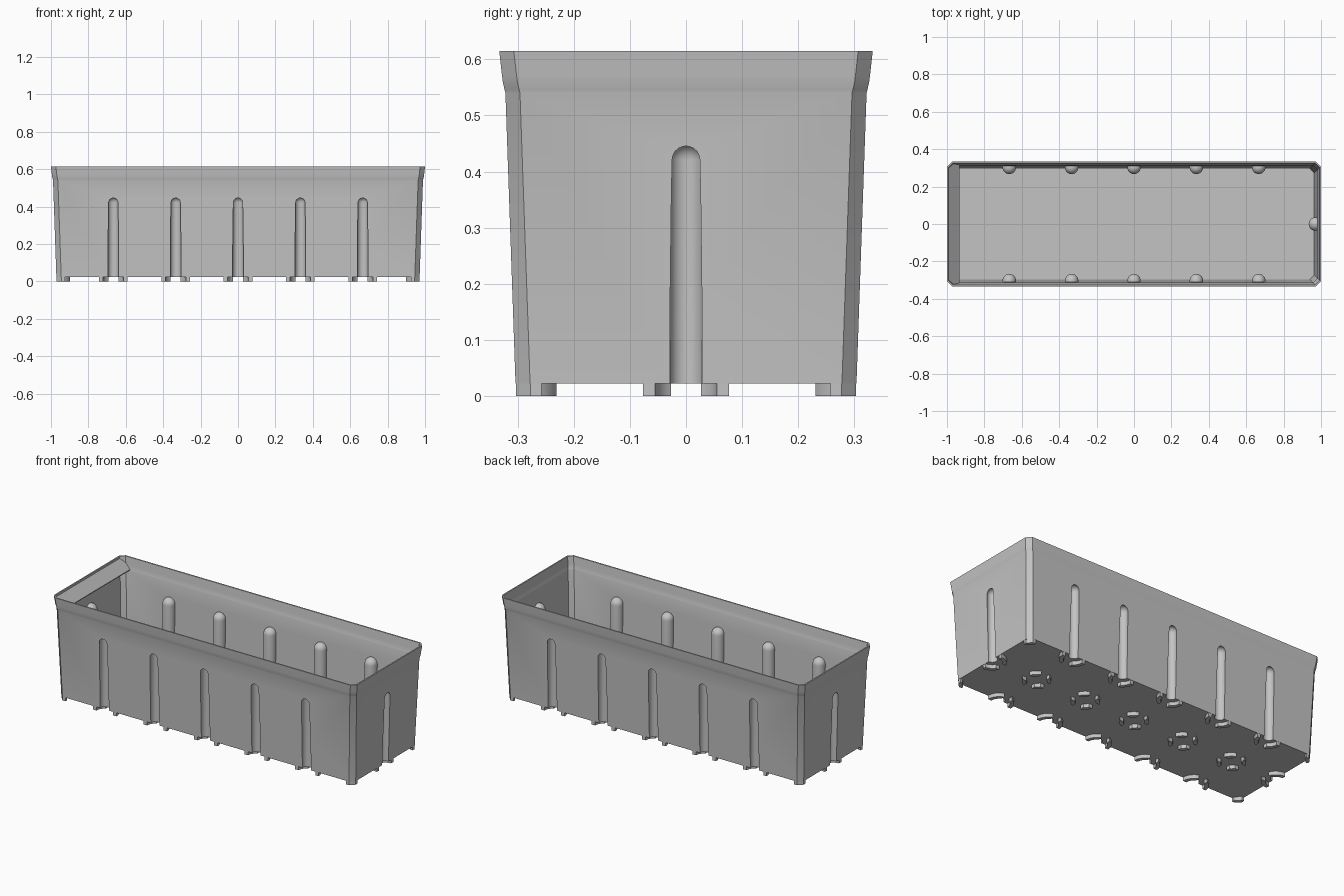
import bpy, bmesh
from math import sin, cos, acos, asin, pi
from mathutils import Matrix, Vector

old = bpy.data.objects.get("Cube")
if old:
    bpy.data.objects.remove(old)

gray = bpy.data.materials.new("plain gray")
gray.use_nodes = True
gray.diffuse_color = (0.55, 0.55, 0.55, 1)
gray.node_tree.nodes["Principled BSDF"].inputs["Base Color"].default_value = gray.diffuse_color

FLOOR = 0.022      # underside of the floor, top of the feet
WALL = 0.008
BASE = 0.303       # half depth at the ground
EXTRA = 0.667      # half length minus half depth
BAYS = [i / 3 for i in range(-2, 3)]


def finish(name, bm, smooth=True):
    bmesh.ops.recalc_face_normals(bm, faces=bm.faces)
    mesh = bpy.data.meshes.new(name)
    bm.to_mesh(mesh)
    bm.free()
    mesh.materials.append(gray)
    ob = bpy.data.objects.new(name, mesh)
    bpy.context.collection.objects.link(ob)
    return ob


def loft(bm, rings):
    """Skin a stack of equal-length point rings and cap both ends."""
    loops = [[bm.verts.new(p) for p in ring] for ring in rings]
    n = len(loops[0])
    for low, high in zip(loops, loops[1:]):
        for i in range(n):
            j = (i + 1) % n
            bm.faces.new((low[i], low[j], high[j], high[i]))
    bm.faces.new(loops[0][::-1])
    bm.faces.new(loops[-1])


def box_ring(half, z, cut):
    """Rectangle with chamfered corners."""
    x, y = half + EXTRA, half
    quarter = [(x, y - cut), (x - cut, y)]
    pts = quarter + [(-a, b) for a, b in quarter[::-1]]
    pts += [(-a, -b) for a, b in pts]
    return [(a, b, z) for a, b in pts]


def box(name, profile, inset, cut):
    bm = bmesh.new()
    loft(bm, [box_ring(h - inset, z, cut) for h, z in profile])
    return finish(name, bm)


def flutes(name, radius):
    """Round-topped upright posts, one at every bay of the four walls."""
    spots = [(x, s * BASE) for x in BAYS for s in (-1, 1)]
    spots += [(s * (BASE + EXTRA), 0) for s in (-1, 1)]
    levels = [(radius, -0.05)]
    levels += [(radius * cos(a), 0.421 + radius * sin(a))
               for a in (pi / 2 * k / 8 * 0.98 for k in range(9))]
    bm = bmesh.new()
    for cx, cy in spots:
        loft(bm, [[(cx + r * cos(2 * pi * i / 28), cy + r * sin(2 * pi * i / 28), z)
                   for i in range(28)] for r, z in levels])
    return finish(name, bm)


def carve(target, tool):
    mod = target.modifiers.new("carve", "BOOLEAN")
    mod.operation = "DIFFERENCE"
    mod.solver = "EXACT"
    mod.object = tool
    bpy.context.view_layer.objects.active = target
    bpy.ops.object.modifier_apply(modifier=mod.name)
    bpy.data.objects.remove(tool)


# Tapered tub with a flared rim
lip = [(0.322, 0.54), (0.3235, 0.546), (0.3265, 0.559), (0.328, 0.57)]
outer = [(BASE + 0.001, FLOOR)] + lip + [(0.333, 0.615)]
inner = [(BASE + 0.001, FLOOR + WALL)] + lip + [(0.3364, 0.645)]
tub = box("planter_tub", outer, 0, 0.026)
cavity = box("cavity", inner, WALL, 0.023)

# Grooves outside, matching ribs inside
carve(tub, flutes("grooves", 0.029))
carve(cavity, flutes("ribs", 0.036))
carve(tub, cavity)

# Sloping ledge inside one end
bm = bmesh.new()
half = [(-0.996, 0.306), (-0.972, 0.327), (-0.934, 0.32)]
pts = half + [(x, -y) for x, y in half[::-1]]
loft(bm, [[(x, y, -0.387 - x + dz) for x, y in pts] for dz in (-0.005, 0)])
ledge = finish("end_ledge", bm)

# Feet: broken rings under the floor, half rings at the walls, corner blocks
R_OUT, R_IN, GAP = 0.077, 0.055, 0.027


def prism(bm, pts):
    loft(bm, [[(x, y, z) for x, y in pts] for z in (0, FLOOR + 0.003)])


def segment(bm, cx, cy, ux, uy, flip, start_out, start_in):
    """Ring piece from the u axis towards v, flipped across v if asked."""
    u = Vector((ux, uy)) * flip
    v = Vector((-uy, ux))
    pts = []
    for r, a, rev in ((R_OUT, start_out, 1), (R_IN, start_in, -1)):
        b = acos(GAP / r)
        arc = [a + (b - a) * k / 8 for k in range(9)][::rev]
        pts += [Vector((cx, cy)) + r * (cos(t) * u + sin(t) * v) for t in arc]
    prism(bm, pts)


bm = bmesh.new()
for flip in (1, -1):
    for x in BAYS:
        for d in (1, -1):
            segment(bm, x, 0, d, 0, flip, asin(GAP / R_OUT), asin(GAP / R_IN))
            segment(bm, x, -d * BASE, d, 0, flip, 0, 0)
    for d in (1, -1):
        segment(bm, d * (BASE + EXTRA), 0, 0, d, flip, 0, 0)
corner = [(0.97, 0.277), (0.944, 0.303), (0.926, 0.303),
          (0.926, 0.29), (0.957, 0.258), (0.97, 0.258)]
for sx in (1, -1):
    for sy in (1, -1):
        prism(bm, [(sx * x, sy * y) for x, y in corner])
feet = finish("feet", bm)

# Smooth curves, crisp edges
bpy.ops.object.select_all(action="DESELECT")
for ob in (tub, ledge, feet):
    ob.select_set(True)
bpy.context.view_layer.objects.active = tub
bpy.ops.object.shade_smooth_by_angle(angle=pi / 6)
